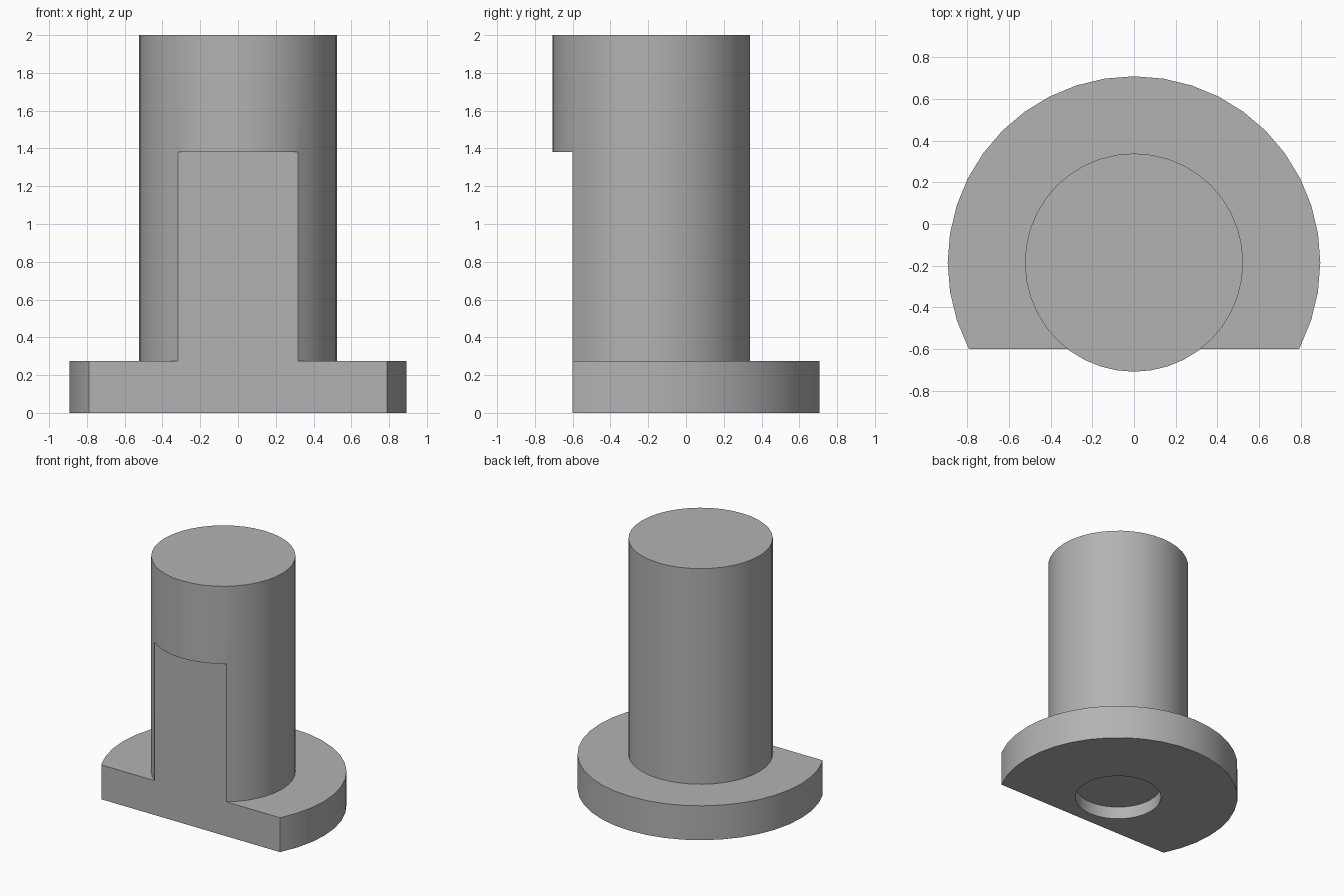
import bpy, bmesh, math
from mathutils import Matrix, Vector

default = bpy.data.objects.get("Cube")
if default:
    bpy.data.objects.remove(default, do_unlink=True)

AXIS_Y = -0.185      # centre of the round parts
FLAT_Y = -0.60       # front flat
FLAT_TOP = 1.38      # height where the flat ends
SEGMENTS = 40

# Plain grey material
grey = bpy.data.materials.new("plain grey")
grey.use_nodes = True
colour = (0.45, 0.45, 0.45, 1)
grey.diffuse_color = colour
grey.node_tree.nodes["Principled BSDF"].inputs["Base Color"].default_value = colour


def make_object(name, bm):
    bmesh.ops.recalc_face_normals(bm, faces=bm.faces)
    mesh = bpy.data.meshes.new(name)
    bm.to_mesh(mesh)
    bm.free()
    mesh.materials.append(grey)
    obj = bpy.data.objects.new(name, mesh)
    bpy.context.collection.objects.link(obj)
    return obj


# Flanged shaft with a shallow round recess underneath, revolved from (radius, z)
profile = [(0, 0.1), (0.32, 0.1), (0.32, 0), (0.893, 0),
           (0.893, 0.275), (0.523, 0.275), (0.523, 2), (0, 2)]
bm = bmesh.new()
verts = [bm.verts.new((r, AXIS_Y, z)) for r, z in profile]
edges = [bm.edges.new(pair) for pair in zip(verts, verts[1:])]
bmesh.ops.spin(bm, geom=verts + edges, cent=(0, AXIS_Y, 0), axis=(0, 0, 1),
               angle=math.tau, steps=SEGMENTS, use_merge=False)
bmesh.ops.remove_doubles(bm, verts=bm.verts, dist=0.0005)
body = make_object("flanged_shaft", bm)

# Block that cuts the flat across the flange and lower shaft
low, high = Vector((-1.5, -1.5, -0.5)), Vector((1.5, FLAT_Y, FLAT_TOP))
bm = bmesh.new()
bmesh.ops.create_cube(bm, size=1, matrix=Matrix.Translation((low + high) / 2)
                      @ Matrix.Diagonal((*(high - low), 1)))
cutter = make_object("flat_cutter", bm)
cutter.hide_render = True

# Apply the cut and discard the block
cut = body.modifiers.new("front flat", "BOOLEAN")
cut.operation = "DIFFERENCE"
cut.solver = "EXACT"
cut.object = cutter
bpy.ops.object.select_all(action="DESELECT")
bpy.context.view_layer.objects.active = body
body.select_set(True)
bpy.ops.object.modifier_apply(modifier=cut.name)
bpy.data.objects.remove(cutter, do_unlink=True)
bpy.ops.object.shade_smooth_by_angle(angle=math.radians(30))
